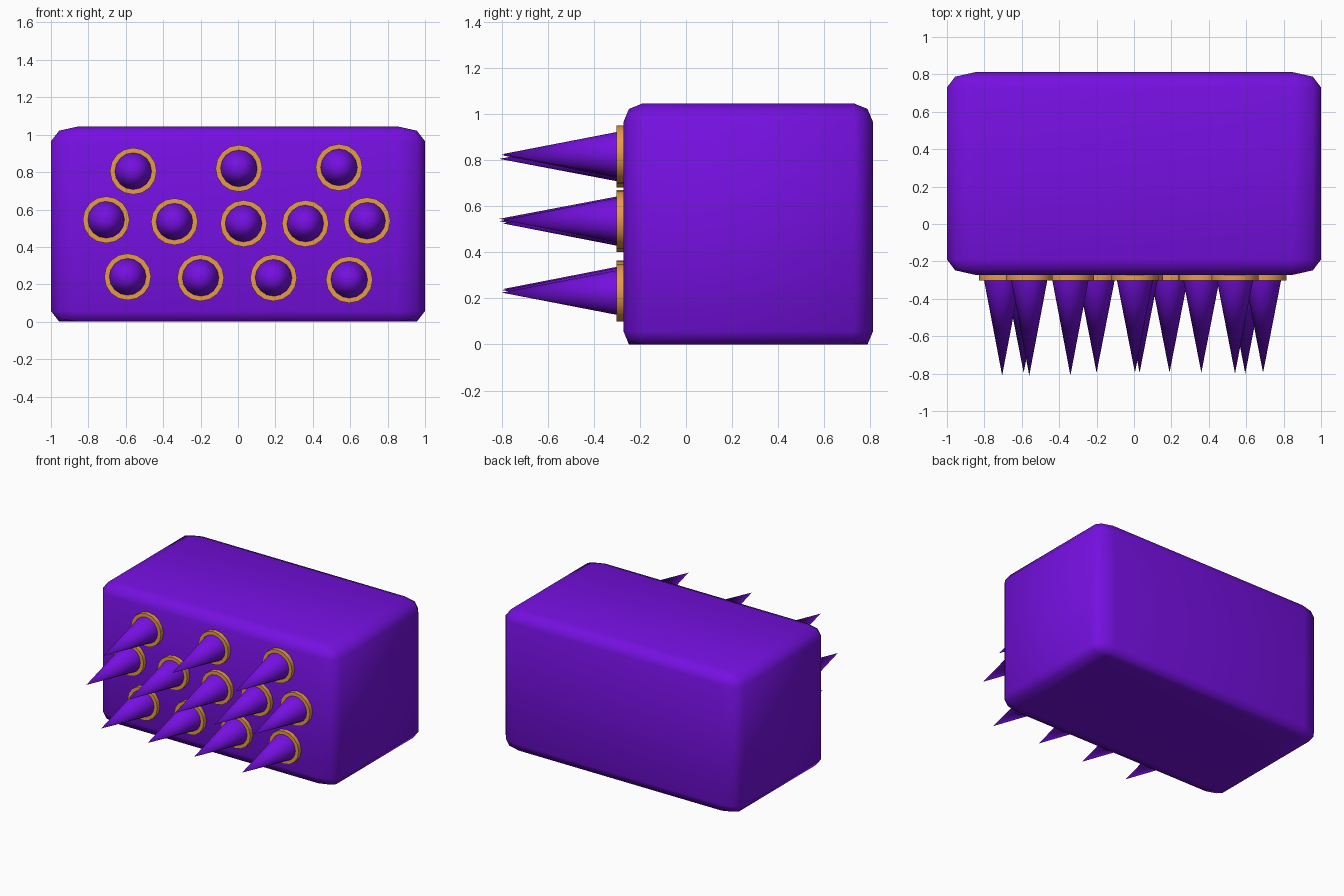
import bpy, bmesh, math
from mathutils import Matrix

if "Cube" in bpy.data.objects:
    bpy.data.objects.remove(bpy.data.objects["Cube"])


def material(name, color):
    m = bpy.data.materials.new(name)
    m.diffuse_color = (*color, 1)
    m.use_nodes = True
    m.node_tree.nodes["Principled BSDF"].inputs["Base Color"].default_value = m.diffuse_color
    return m


purple = material("purple", (0.18, 0.005, 0.75))
gold = material("gold", (0.80, 0.33, 0.06))


def finish(bm, name, mat, angle):
    bmesh.ops.recalc_face_normals(bm, faces=bm.faces)
    me = bpy.data.meshes.new(name)
    bm.to_mesh(me)
    bm.free()
    me.materials.append(mat)
    ob = bpy.data.objects.new(name, me)
    bpy.context.collection.objects.link(ob)
    bpy.ops.object.select_all(action='DESELECT')
    ob.select_set(True)
    bpy.context.view_layer.objects.active = ob
    if angle is None:
        bpy.ops.object.shade_smooth()
    else:
        bpy.ops.object.shade_smooth_by_angle(angle=math.radians(angle))
    return ob


# block: unit cube rounded with two segments, stretched, bottom flattened
bm = bmesh.new()
bmesh.ops.create_cube(bm, size=1)
bmesh.ops.bevel(bm, geom=bm.edges[:], offset=0.075, segments=2,
                profile=0.5, affect='EDGES')
for v in bm.verts:
    v.co.x *= 2
    v.co.y = v.co.y * 1.083 + 0.27
    v.co.z = max(0, v.co.z * 1.068 + 0.511)
bmesh.ops.remove_doubles(bm, verts=bm.verts, dist=1e-4)
finish(bm, "block", purple, None)

SIDES = 16


def lathe(name, profile, x, z, mat, angle, closed):
    """Revolve (radius, y) points about a y-parallel axis through x, z."""
    bm = bmesh.new()
    vs = [bm.verts.new((r, y, 0)) for r, y in profile]
    pairs = list(zip(vs, vs[1:] + vs[:1])) if closed else list(zip(vs, vs[1:]))
    edges = [bm.edges.new(p) for p in pairs]
    bmesh.ops.spin(bm, geom=vs + edges, cent=(0, 0, 0), axis=(0, 1, 0),
                   angle=math.tau, steps=SIDES, use_duplicate=False)
    bmesh.ops.remove_doubles(bm, verts=bm.verts, dist=1e-5)
    bmesh.ops.transform(bm, matrix=Matrix.Translation((x, 0, z)), verts=bm.verts)
    return finish(bm, name, mat, angle)


# spikes with collars: x, z, tip y
spots = [
    (-.56, .805, -.81), (.005, .82, -.795), (.54, .825, -.80),
    (-.705, .545, -.81), (-.34, .535, -.81), (.03, .525, -.795),
    (.36, .525, -.795), (.69, .54, -.795),
    (-.59, .24, -.795), (-.20, .235, -.795), (.19, .235, -.795), (.595, .225, -.80),
]
for x, z, tip in spots:
    lathe("spike", [(0.104, -0.262), (0, tip)], x, z, purple, 60, False)
    lathe("collar", [(0.125, -0.26), (0.125, -0.302), (0.098, -0.302), (0.098, -0.26)],
          x, z, gold, 40, True)
